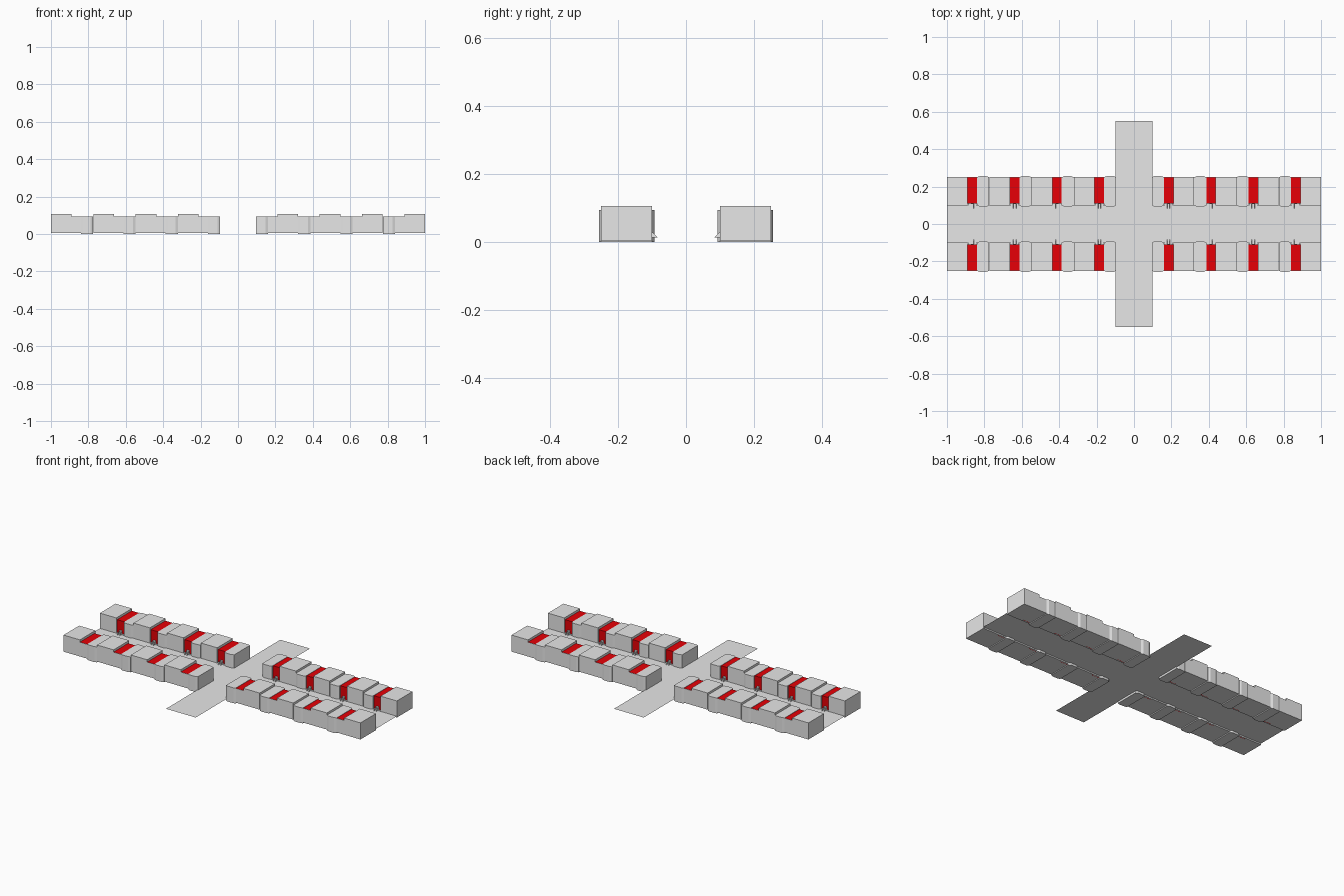
import bpy, bmesh

if "Cube" in bpy.data.objects:
    bpy.data.objects.remove(bpy.data.objects["Cube"])

PITCH = 0.2265          # spacing of the houses along the street
COUNT = 4               # houses per quarter of the street


def material(name, rgb):
    m = bpy.data.materials.new(name)
    m.diffuse_color = (*rgb, 1)
    m.use_nodes = True
    m.node_tree.nodes["Principled BSDF"].inputs["Base Color"].default_value = m.diffuse_color
    return m


GREY = material("light grey", (0.8, 0.8, 0.8))
RED = material("red", (0.8, 0.0, 0.002))


def finish(name, bm, mat, mirrored=True):
    bmesh.ops.recalc_face_normals(bm, faces=bm.faces)
    me = bpy.data.meshes.new(name)
    bm.to_mesh(me)
    bm.free()
    me.materials.append(mat)
    ob = bpy.data.objects.new(name, me)
    bpy.context.collection.objects.link(ob)
    if mirrored:                      # four quarters of the crossroads
        mod = ob.modifiers.new("quarters", 'MIRROR')
        mod.use_axis = (True, True, False)
        mod.use_mirror_merge = False
    return ob


def prism(bm, outline, vec):
    """Close a flat outline and push it along vec."""
    face = bm.faces.new([bm.verts.new(p) for p in outline])
    ext = bmesh.ops.extrude_face_region(bm, geom=[face], use_keep_orig=True)
    verts = [g for g in ext["geom"] if isinstance(g, bmesh.types.BMVert)]
    bmesh.ops.translate(bm, verts=verts, vec=vec)


def box(bm, x0, x1, y0, y1, z0, z1):
    prism(bm, [(x0, y0, z0), (x1, y0, z0), (x1, y1, z0), (x0, y1, z0)], (0, 0, z1 - z0))


def row(name, mat, build):
    bm = bmesh.new()
    for i in range(COUNT):
        build(bm, i * PITCH)
    return finish(name, bm, mat)


# tall flat-roofed house blocks
row("tall_house", GREY, lambda bm, o: box(bm, o + .2105, o + .3205, .1, .25, .005, .106))


# lower wings with shallow bays at front and back
def wing(bm, o):
    a, b, c = o + .0955, o + .16, .013
    plan = [(a, .1), (a + c, .093), (b - c, .093), (b, .1),
            (b, .25), (b - c, .2555), (a + c, .2555), (a, .25)]
    prism(bm, [(x, y, 0) for x, y in plan], (0, 0, .094))


row("bay_wing", GREY, wing)


# entrance bays: grey body and back wall
def entrance_body(bm, o):
    box(bm, o + .16, o + .2105, .112, .249, .005, .089)
    box(bm, o + .16, o + .2105, .249, .25, .005, .092)


row("entrance_body", GREY, entrance_body)


# red street wall and red roof of the entrance bays
def entrance_red(bm, o):
    box(bm, o + .16, o + .2105, .109, .112, .005, .092)
    box(bm, o + .16, o + .2105, .112, .249, .089, .092)


row("red_entrance_cladding", RED, entrance_red)


# door and step in front of each red bay
def door(bm, o):
    box(bm, o + .178, o + .193, .107, .109, .012, .035)
    box(bm, o + .162, o + .2085, .1, .109, .005, .016)


row("door_and_step", GREY, door)


# pair of thin sloping stair cheeks
def cheeks(bm, o):
    for x in (o + .176, o + .191):
        prism(bm, [(x, .082, .013), (x, .108, .013), (x, .108, .035), (x, .094, .025)],
              (.002, 0, 0))


row("stair_cheek", GREY, cheeks)

# crossing streets
for name, hx, hy, z in (("main_street", 1, .1, .013), ("cross_street", .1, .55, .0125)):
    bm = bmesh.new()
    bm.faces.new([bm.verts.new(p) for p in
                  ((-hx, -hy, z), (hx, -hy, z), (hx, hy, z), (-hx, hy, z))])
    ob = finish(name, bm, GREY, False)
    if ob.data.polygons[0].normal.z < 0:
        ob.data.flip_normals()
